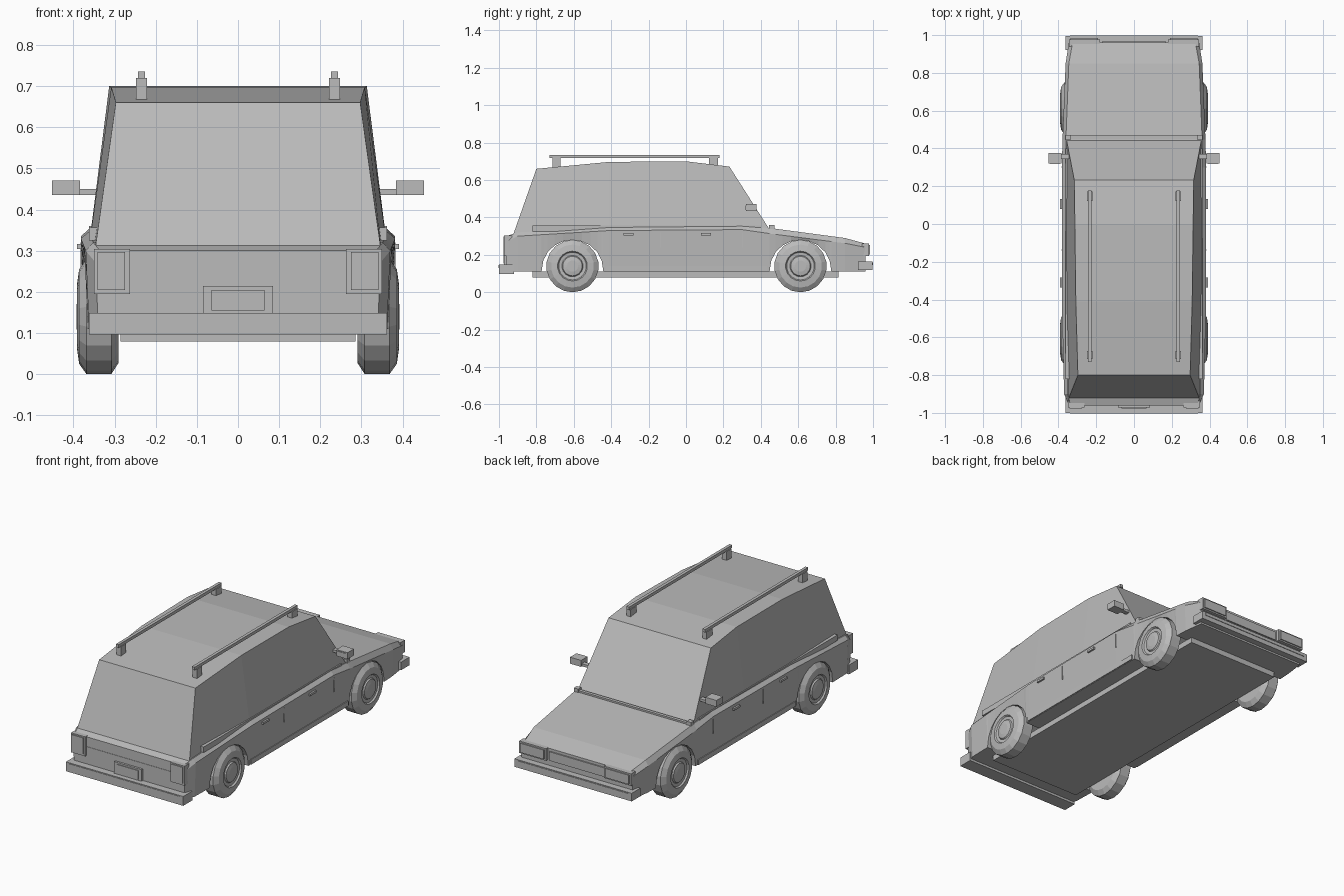
import bpy, bmesh, math

old = bpy.data.objects.get("Cube")
if old:
    bpy.data.objects.remove(old, do_unlink=True)

grey = bpy.data.materials.new("neutral_grey")
grey.use_nodes = True
GREY = (0.5, 0.5, 0.5, 1)
grey.diffuse_color = GREY
grey.node_tree.nodes["Principled BSDF"].inputs["Base Color"].default_value = GREY


def finish(name, bm):
    bmesh.ops.recalc_face_normals(bm, faces=bm.faces)
    mesh = bpy.data.meshes.new(name)
    bm.to_mesh(mesh)
    bm.free()
    mesh.materials.append(grey)
    obj = bpy.data.objects.new(name, mesh)
    bpy.context.collection.objects.link(obj)
    return obj


def box(name, x, y, z, both=False):
    """Box from (min, max) ranges, optionally repeated on the other side."""
    for side in ((1, -1) if both else (1,)):
        bm = bmesh.new()
        bmesh.ops.create_cube(bm, size=1)
        for v in bm.verts:
            v.co.x = side * (x[0] + (v.co.x + 0.5) * (x[1] - x[0]))
            v.co.y = y[0] + (v.co.y + 0.5) * (y[1] - y[0])
            v.co.z = z[0] + (v.co.z + 0.5) * (z[1] - z[0])
        label = name if not both else ("left_" if side > 0 else "right_") + name
        finish(label, bm)


def loft(name, rings, closed=False):
    """Skin a list of equal rings; cap the ends unless it closes on itself."""
    bm = bmesh.new()
    rows = [[bm.verts.new(p) for p in ring] for ring in rings]
    n = len(rows[0])
    pairs = list(zip(rows, rows[1:]))
    if closed:
        pairs.append((rows[-1], rows[0]))
    for a, b in pairs:
        for i in range(n):
            j = (i + 1) % n
            bm.faces.new((a[i], a[j], b[j], b[i]))
    if not closed:
        bm.faces.new(rows[0])
        bm.faces.new(rows[-1])
    return finish(name, bm)


def mirrored(half, y=None):
    """Closed section from (x, y, z) points on the +x side."""
    return half + [(-px, py, pz) for px, py, pz in reversed(half)]


# Lower body: y, top z, shoulder z, top width, shoulder width, sill width
STATIONS = [
    (-0.96, 0.30, 0.27, 0.335, 0.345, 0.34),
    (-0.90, 0.32, 0.30, 0.352, 0.370, 0.362),
    (-0.41, 0.348, 0.33, 0.36, 0.382, 0.374),
    (0.30, 0.355, 0.335, 0.36, 0.382, 0.374),
    (0.46, 0.342, 0.312, 0.36, 0.378, 0.372),
    (0.85, 0.29, 0.262, 0.345, 0.362, 0.355),
    (0.96, 0.26, 0.24, 0.325, 0.345, 0.34),
]
AXLES = (-0.607, 0.612)
ARCH, SILL, WHEEL = 0.165, 0.11, 0.14


def station(y):
    for a, b in zip(STATIONS, STATIONS[1:]):
        if a[0] <= y <= b[0]:
            t = (y - a[0]) / (b[0] - a[0])
            return [p + (q - p) * t for p, q in zip(a, b)]


def body_ring(y, bottom):
    _, top, shoulder, wt, ws, wb = station(y)
    return mirrored([(wb, y, bottom), (ws, y, max(shoulder, bottom + 0.005)), (wt, y, top)])


cuts = [(s[0], SILL) for s in STATIONS if all(abs(s[0] - a) > ARCH for a in AXLES)]
for axle in AXLES:
    cuts += [(axle - ARCH, SILL), (axle + ARCH, SILL)]
    for k in range(11):
        angle = math.pi * k / 10
        cuts.append((axle - (ARCH - 0.001) * math.cos(angle),
                     SILL + 0.01 + 0.16 * math.sin(angle)))
loft("lower_body", [body_ring(y, z) for y, z in sorted(cuts)])

# Cabin: base (y, z, width) paired with roof (y, z, width)
CABIN = [
    ((-0.925, 0.305, 0.347), (-0.80, 0.66, 0.297)),
    ((-0.41, 0.34, 0.358), (-0.41, 0.697, 0.308)),
    ((0.0, 0.345, 0.358), (0.0, 0.70, 0.313)),
    ((0.445, 0.338, 0.357), (0.232, 0.672, 0.316)),
]
loft("cabin", [mirrored([(w, y, z) for y, z, w in pair]) for pair in CABIN])

# Underbody, bumpers and sills
box("underbody", (-0.286, 0.286), (-0.82, 0.815), (0.08, 0.112))
box("rear_bumper", (-0.362, 0.362), (-1.0, -0.92), (0.097, 0.149))
box("rear_bumper_strip", (-0.34, 0.34), (-1.003, -0.999), (0.131, 0.145))
box("front_bumper", (-0.362, 0.362), (0.92, 0.996), (0.12, 0.165))
box("front_bumper_strip", (-0.34, 0.34), (0.995, 0.999), (0.145, 0.16))
box("sill_strip", (0.365, 0.379), (AXLES[0] + 0.18, AXLES[1] - 0.18), (0.112, 0.14), True)

# Lamps and number plate
box("tail_lamp", (0.263, 0.350), (-0.972, -0.93), (0.195, 0.304), True)
box("tail_lamp_lens", (0.274, 0.341), (-0.977, -0.97), (0.205, 0.297), True)
box("plate_frame", (-0.085, 0.085), (-0.972, -0.95), (0.149, 0.214))
box("plate_panel", (-0.065, 0.065), (-0.976, -0.97), (0.155, 0.205))
box("tailgate_seam", (-0.263, 0.263), (-0.962, -0.958), (0.242, 0.246))
box("head_lamp", (0.18, 0.345), (0.94, 0.978), (0.195, 0.262), True)
box("head_lamp_lens", (0.19, 0.335), (0.977, 0.984), (0.203, 0.254), True)
box("grille", (-0.17, 0.17), (0.95, 0.967), (0.195, 0.245))

# Cowl at the foot of the windscreen
box("cowl_strip", (-0.36, 0.36), (0.45, 0.468), (0.335, 0.350))
box("cowl_end", (0.335, 0.362), (0.445, 0.472), (0.335, 0.360), True)

# Side trim, door handles and door seams
box("belt_rail", (0.342, 0.362), (-0.82, 0.40), (0.325, 0.356), True)
for label, y in (("rear", -0.335), ("front", 0.08)):
    box(label + "_door_handle", (0.375, 0.391), (y, y + 0.053), (0.304, 0.316), True)
for label, y in (("rear", -0.14), ("front", 0.30)):
    box(label + "_door_seam", (0.373, 0.383), (y, y + 0.005), (0.24, 0.32), True)

# Door mirrors
box("mirror", (0.384, 0.452), (0.32, 0.377), (0.435, 0.471), True)
box("mirror_glass", (0.392, 0.444), (0.317, 0.321), (0.441, 0.465), True)
box("mirror_arm", (0.335, 0.39), (0.345, 0.37), (0.436, 0.450), True)

# Roof rails on feet
box("roof_rail", (0.226, 0.243), (-0.73, 0.178), (0.718, 0.735), True)
box("rear_rail_foot", (0.221, 0.248), (-0.715, -0.672), (0.66, 0.72), True)
box("front_rail_foot", (0.221, 0.248), (0.122, 0.172), (0.66, 0.72), True)

# Wheels: (distance from centreline, radius) spun about the axle
TYRE = [(0.29, 0.05), (0.29, 0.112), (0.308, WHEEL), (0.368, WHEEL), (0.386, 0.115),
        (0.391, 0.08), (0.383, 0.074), (0.381, 0.057), (0.388, 0.052), (0.392, 0.03)]
SIDES = 18
for label, axle in zip(("rear", "front"), AXLES):
    for side, name in ((1, "left"), (-1, "right")):
        rings = []
        for x, r in TYRE:
            rings.append([(side * x, axle + r * math.sin(math.tau * k / SIDES),
                           WHEEL - r * math.cos(math.tau * k / SIDES))
                          for k in range(SIDES)])
        loft(f"{name}_{label}_wheel", rings)
